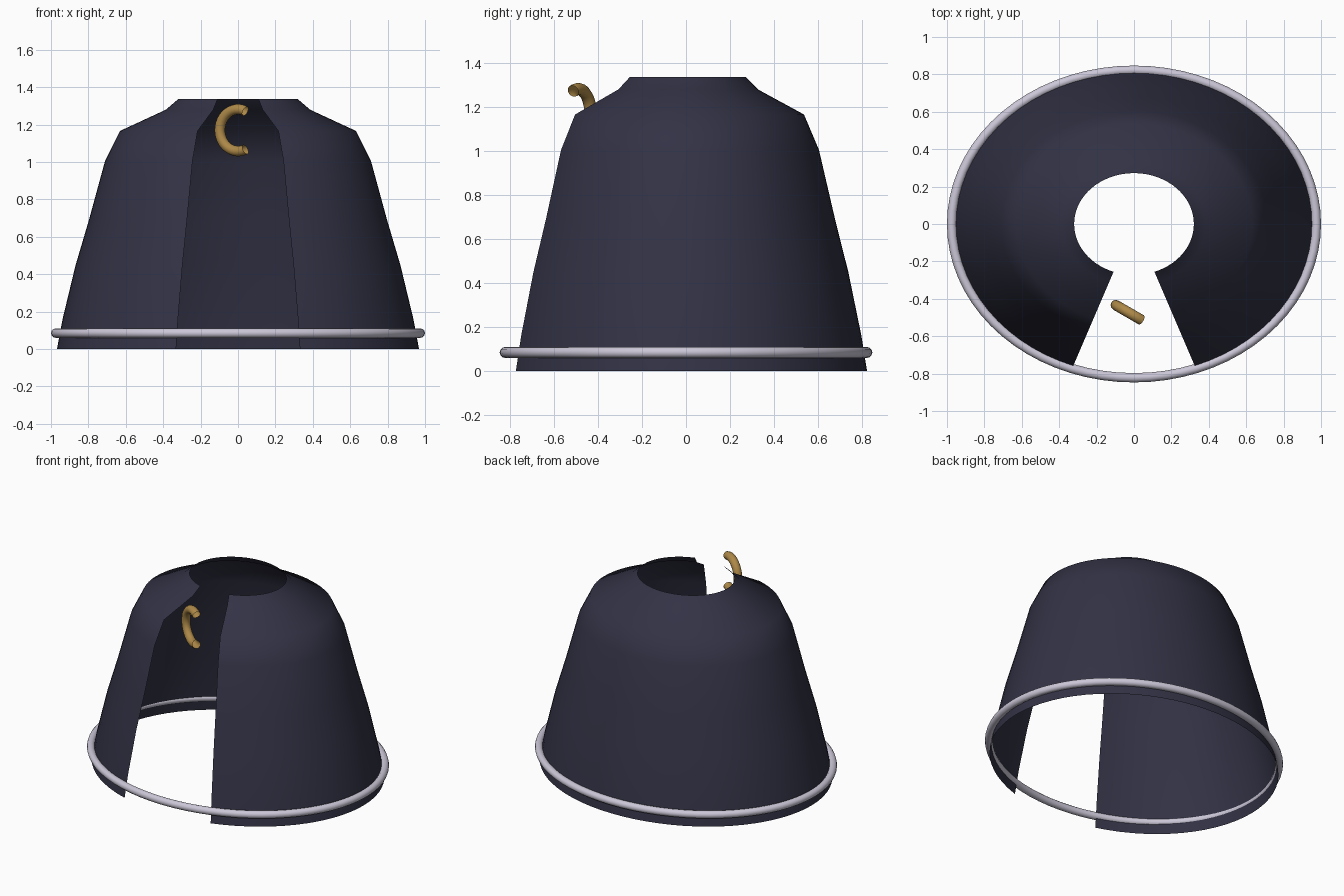
import bpy, bmesh, math

if "Cube" in bpy.data.objects:
    bpy.data.objects.remove(bpy.data.objects["Cube"])

RATIO = 0.85  # depth of the oval plan relative to its width


def material(name, rgb):
    m = bpy.data.materials.new(name)
    m.diffuse_color = (*rgb, 1)
    m.use_nodes = True
    m.node_tree.nodes["Principled BSDF"].inputs["Base Color"].default_value = m.diffuse_color
    return m


def sheet(name, rows, mat, wrap_u=False, wrap_v=False):
    """Smooth quad surface through a grid of points."""
    bm = bmesh.new()
    grid = [[bm.verts.new(p) for p in row] for row in rows]
    nu, nv = len(grid), len(grid[0])
    for i in range(nu if wrap_u else nu - 1):
        for j in range(nv if wrap_v else nv - 1):
            a, b = (i + 1) % nu, (j + 1) % nv
            bm.faces.new((grid[i][j], grid[a][j], grid[a][b], grid[i][b]))
    for f in bm.faces:
        f.smooth = True
    mesh = bpy.data.meshes.new(name)
    bm.to_mesh(mesh)
    bm.free()
    mesh.materials.append(mat)
    ob = bpy.data.objects.new(name, mesh)
    bpy.context.collection.objects.link(ob)
    return ob


navy = material("dark navy cloth", (0.032, 0.032, 0.06))
silver = material("pale silver trim", (0.60, 0.57, 0.68))
gold = material("antique gold", (0.42, 0.25, 0.065))

# Cloak: oval profile swept around, leaving a 40 degree gap at the front
profile = [(0.968, 0), (0.938, 0.16), (0.868, 0.45), (0.797, 0.69),
           (0.711, 1.005), (0.631, 1.166), (0.385, 1.28), (0.32, 1.336)]
gap, steps = math.radians(20), 64
rows = []
for i in range(steps + 1):
    a = -math.pi / 2 + gap + (2 * math.pi - 2 * gap) * i / steps
    rows.append([(r * math.cos(a), r * RATIO * math.sin(a), z) for r, z in profile])
sheet("cloak", rows, navy)

# Hem ring: full oval tube around the bottom
tube, rx, ry = 0.025, 0.975, 0.822
rows = []
for i in range(72):
    a = math.tau * i / 72
    row = []
    for j in range(12):
        b = math.tau * j / 12
        d = tube * math.cos(b)
        row.append(((rx + d) * math.cos(a), (ry + d) * math.sin(a),
                    0.085 + tube * math.sin(b)))
    rows.append(row)
sheet("hem_ring", rows, silver, True, True)

# Clasp: open-ended C-shaped tube standing upright at the neck
major, minor, start = 0.112, 0.028, math.radians(66)
rows = []
for i in range(25):
    a = start + (math.tau - 2 * start) * i / 24
    row = []
    for j in range(12):
        b = math.tau * j / 12
        d = major + minor * math.cos(b)
        row.append((d * math.cos(a), -minor * math.sin(b), d * math.sin(a)))
    rows.append(row)
clasp = sheet("neck_clasp", rows, gold, wrap_v=True)
clasp.location = (0, -0.49, 1.17)
clasp.rotation_euler.z = math.radians(-30)
